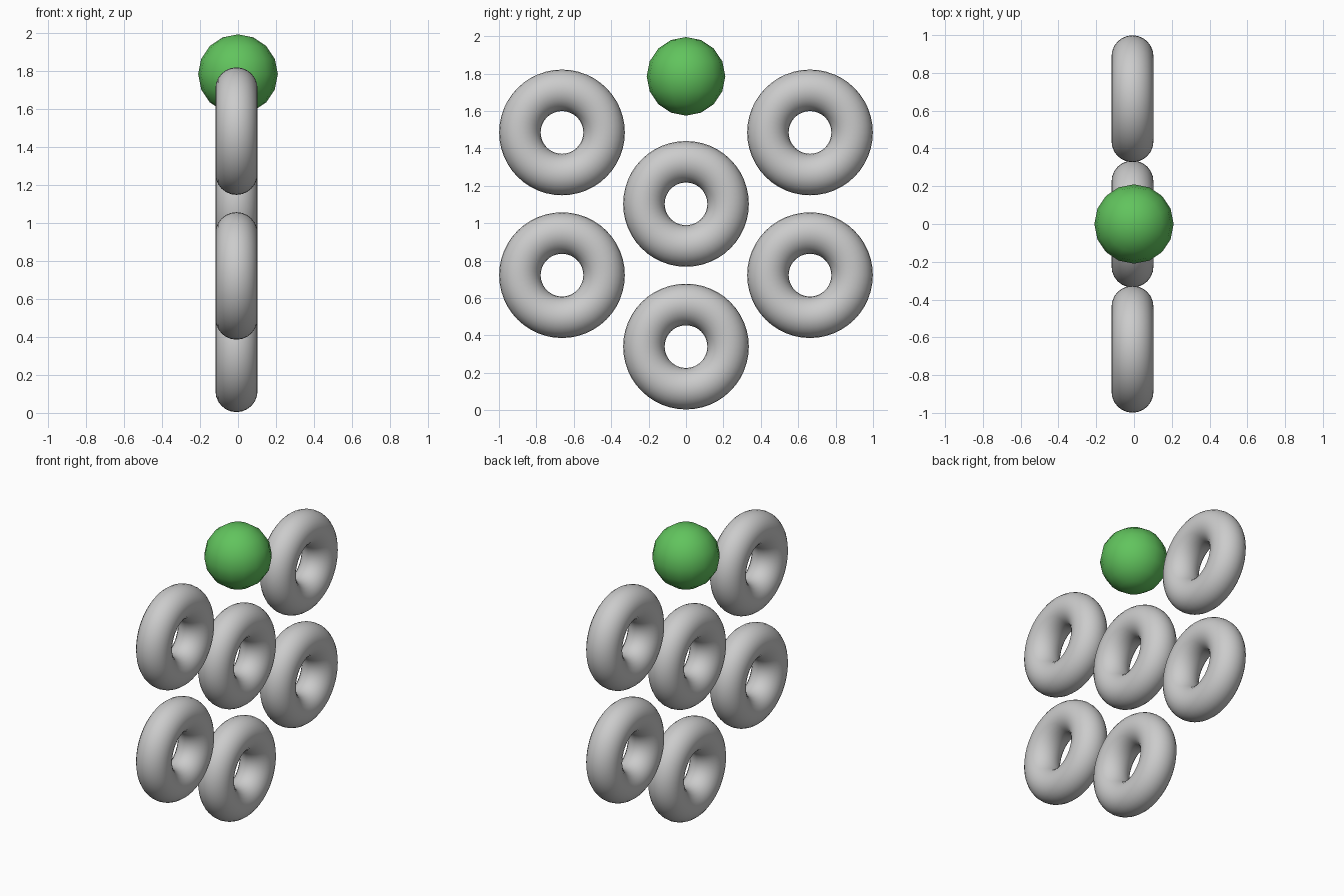
import bpy
import math

if "Cube" in bpy.data.objects:
    bpy.data.objects.remove(bpy.data.objects["Cube"])

MAJOR, MINOR = 0.225, 0.111
RING_X = -0.008


def ring(name, y, z):
    # upright ring whose hole faces along x
    bpy.ops.mesh.primitive_torus_add(
        major_segments=48, minor_segments=24,
        major_radius=MAJOR, minor_radius=MINOR,
        location=(RING_X, y, z), rotation=(0, math.pi / 2, 0))
    bpy.context.object.name = name
    bpy.ops.object.shade_smooth()


# centre column and the two side columns, staggered by half a step
for label, y, heights in (("centre", 0.0, (0.34, 1.103)),
                          ("left", -0.663, (0.722, 1.485)),
                          ("right", 0.663, (0.722, 1.485))):
    for level, z in zip(("lower", "upper"), heights):
        ring(f"{label}_{level}_ring", y, z)

# coloured ball above the centre column
bpy.ops.mesh.primitive_uv_sphere_add(segments=16, ring_count=8, radius=0.21,
                                     location=(0, 0, 1.785))
ball = bpy.context.object
ball.name = "ball"
bpy.ops.object.shade_smooth()
green = bpy.data.materials.new("green")
green.diffuse_color = (0.12, 0.55, 0.11, 1)
green.use_nodes = True
green.node_tree.nodes["Principled BSDF"].inputs["Base Color"].default_value = green.diffuse_color
ball.data.materials.append(green)
